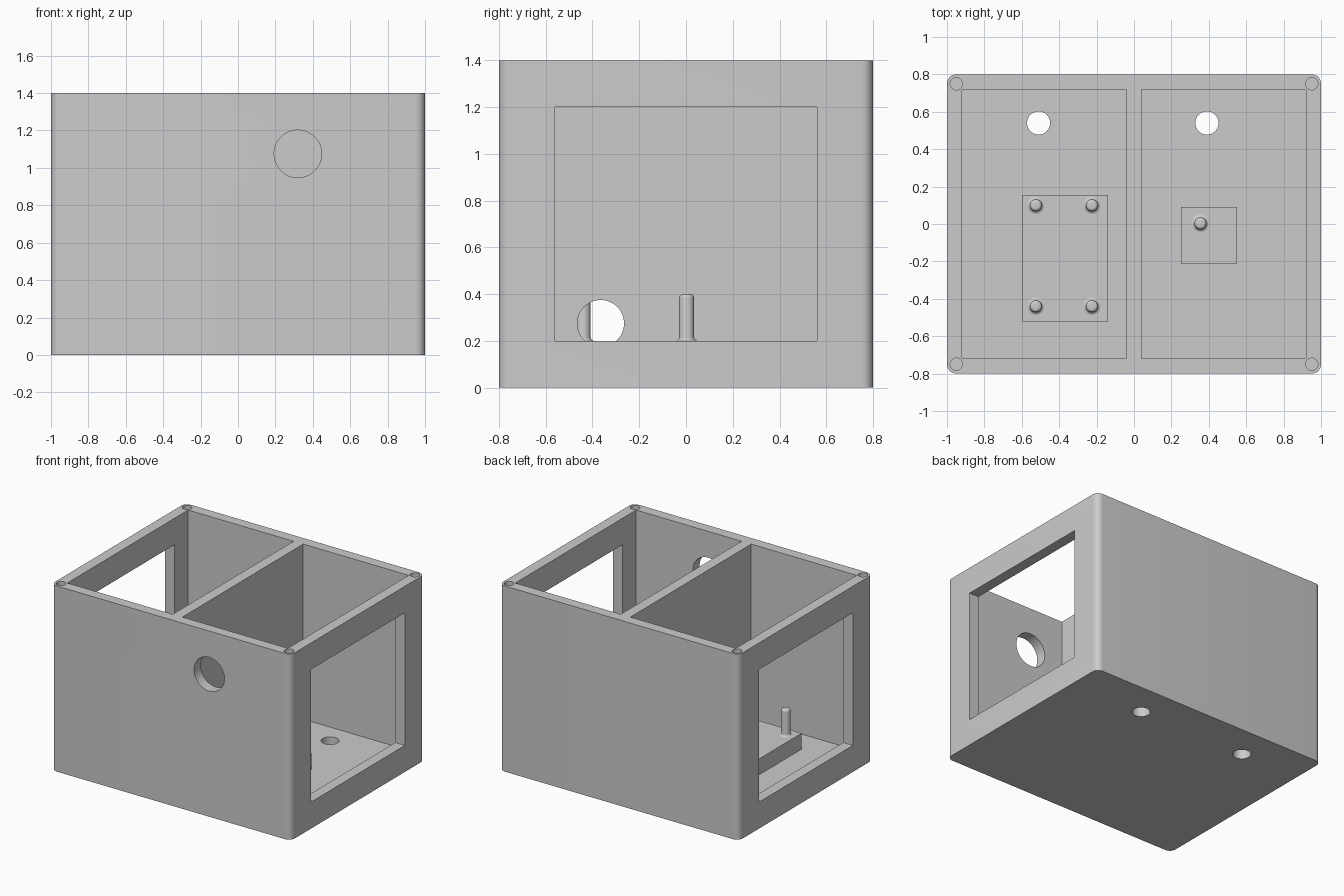
import bpy, bmesh, math
from mathutils import Matrix, Vector

cube = bpy.data.objects.get("Cube")
if cube:
    bpy.data.objects.remove(cube, do_unlink=True)

W, D, H = 2.0, 1.6, 1.4          # outer size
WALL, PAD_TOP = 0.08, 0.2

grey = bpy.data.materials.new("light_grey")
grey.use_nodes = True
grey.diffuse_color = (0.6, 0.6, 0.6, 1)
grey.node_tree.nodes["Principled BSDF"].inputs["Base Color"].default_value = (0.6, 0.6, 0.6, 1)


def finish(name, bm):
    mesh = bpy.data.meshes.new(name)
    bmesh.ops.recalc_face_normals(bm, faces=bm.faces)
    bm.to_mesh(mesh)
    bm.free()
    mesh.materials.append(grey)
    ob = bpy.data.objects.new(name, mesh)
    bpy.context.collection.objects.link(ob)
    return ob


def box(name, lo, hi, corner=0):
    """Box between two corners, with optional rounded vertical edges."""
    lo, hi = Vector(lo), Vector(hi)
    bm = bmesh.new()
    bmesh.ops.create_cube(bm, size=1, matrix=Matrix.Translation((lo + hi) / 2)
                          @ Matrix.Diagonal((*(hi - lo), 1)))
    if corner:
        edges = [e for e in bm.edges if abs(e.verts[0].co.z - e.verts[1].co.z) > 0.1]
        bmesh.ops.bevel(bm, geom=edges, offset=corner, segments=8, profile=0.5, affect='EDGES')
    return finish(name, bm)


def cylinder(name, centre, radius, depth, axis='Z'):
    turn = {'X': Matrix.Rotation(math.pi / 2, 4, 'Y'),
            'Y': Matrix.Rotation(math.pi / 2, 4, 'X'), 'Z': Matrix()}[axis]
    bm = bmesh.new()
    bmesh.ops.create_cone(bm, cap_ends=True, segments=48, radius1=radius, radius2=radius,
                          depth=depth, matrix=Matrix.Translation(centre) @ turn)
    return finish(name, bm)


def smooth(ob):
    bpy.ops.object.select_all(action='DESELECT')
    ob.select_set(True)
    bpy.context.view_layer.objects.active = ob
    bpy.ops.object.shade_smooth_by_angle(angle=math.radians(35))


def peg(name, x, y):
    """Round peg with a flared foot and a rounded tip, turned from a profile."""
    r, flare, tip, top = 0.032, 0.016, 0.016, 0.4
    steps = [i * math.pi / 10 for i in range(6)]
    profile = [(r + flare - flare * math.sin(a), PAD_TOP + flare - flare * math.cos(a)) for a in steps]
    profile += [(r - tip + tip * math.cos(a), top - tip + tip * math.sin(a)) for a in steps]
    profile.append((0, top))
    bm = bmesh.new()
    verts = [bm.verts.new((x + a, y, z)) for a, z in profile]
    edges = [bm.edges.new(pair) for pair in zip(verts, verts[1:])]
    bmesh.ops.spin(bm, geom=verts + edges, cent=(x, y, 0), axis=(0, 0, 1),
                   angle=math.tau, steps=32)
    bmesh.ops.remove_doubles(bm, verts=bm.verts, dist=0.0005)
    smooth(finish(name, bm))


# Case body, rounded on its upright edges
case = box("case", (-W / 2, -D / 2, 0), (W / 2, D / 2, H), corner=0.05)

# Openings: compartments, side windows, cable holes, screw holes
inner_x, inner_y = W / 2 - WALL, D / 2 - WALL
cutters = [
    cylinder("front_hole_cutter", (0.32, -D / 2, 1.075), 0.127, 0.3, 'Y'),
    cylinder("divider_hole_cutter", (0, -0.365, 0.275), 0.1, 0.16, 'X'),
    cylinder("left_floor_hole_cutter", (0.39, 0.54, 0), 0.062, 0.4),
    cylinder("right_floor_hole_cutter", (-0.51, 0.54, 0), 0.062, 0.4),
]
for s, side in ((1, "left"), (-1, "right")):
    xs = sorted((s * 0.04, s * inner_x))
    cutters.append(box(side + "_compartment_cutter", (xs[0], -inner_y, WALL), (xs[1], inner_y, H + 0.2)))
    xs = sorted((s * 0.85, s * 1.1))
    cutters.append(box(side + "_window_cutter", (xs[0], -0.56, 0.2), (xs[1], 0.56, 1.2)))
    for t in (1, -1):
        cutters.append(cylinder("screw_hole_cutter", (s * 0.95, t * 0.75, H), 0.033, 0.4))

bpy.context.view_layer.objects.active = case
for cutter in cutters:
    mod = case.modifiers.new("opening", 'BOOLEAN')
    mod.operation, mod.solver, mod.object = 'DIFFERENCE', 'EXACT', cutter
    bpy.ops.object.modifier_apply(modifier=mod.name)
    bpy.data.objects.remove(cutter, do_unlink=True)
smooth(case)

# Raised mounting pads on the floor
box("large_pad", (-0.6, -0.52, WALL - 0.01), (-0.14, 0.155, PAD_TOP))
box("small_pad", (0.25, -0.21, WALL - 0.01), (0.55, 0.09, PAD_TOP))

# Mounting pegs
for px in (-0.525, -0.225):
    for py in (-0.44, 0.1):
        peg("large_pad_peg", px, py)
peg("small_pad_peg", 0.355, 0.003)
